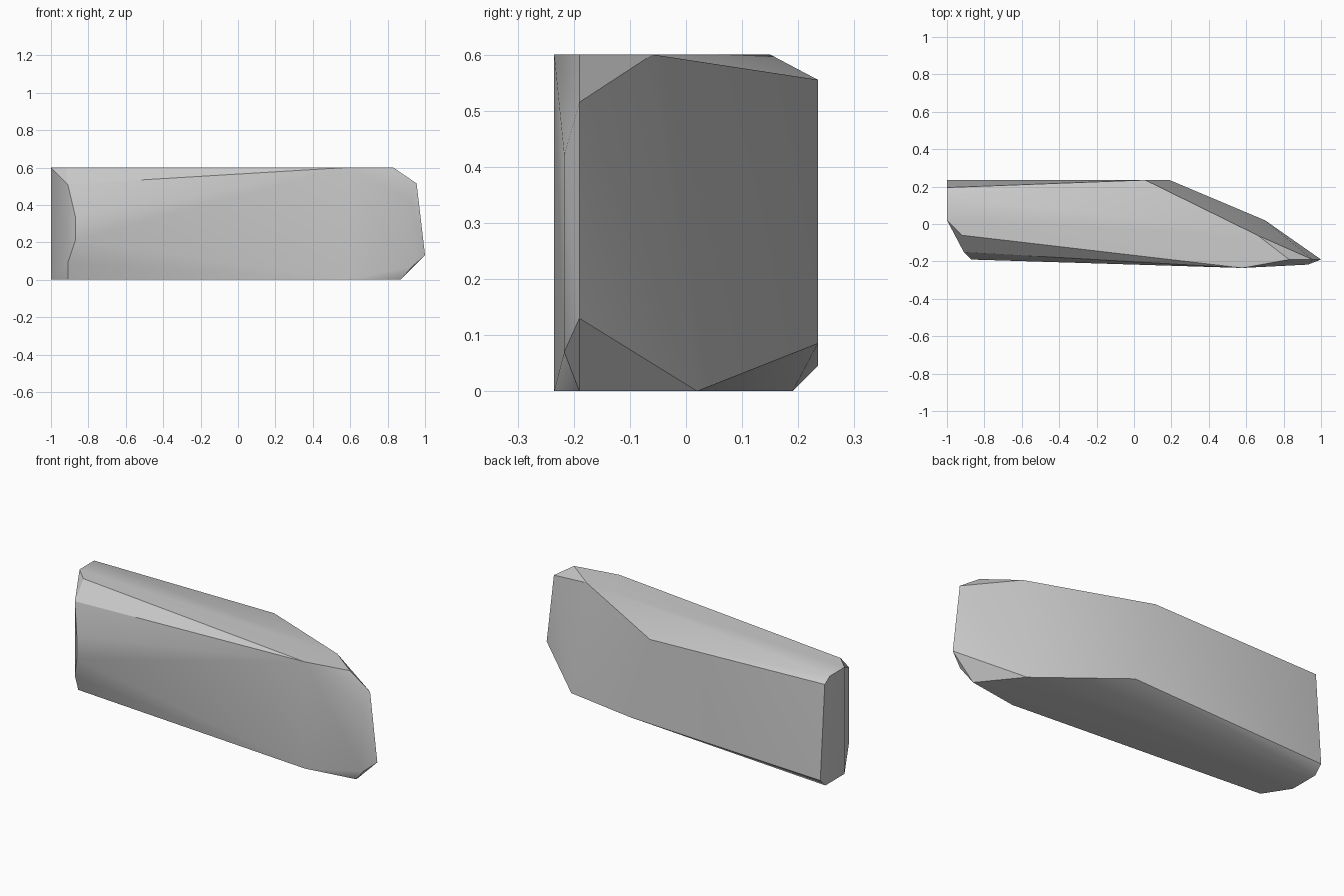
import bpy
import bmesh
import math

# Remove the default object only
default_cube = bpy.data.objects.get("Cube")
if default_cube:
    bpy.data.objects.remove(default_cube, do_unlink=True)


def make_material(name, colour):
    material = bpy.data.materials.new(name)
    material.use_nodes = True
    material.diffuse_color = colour
    material.node_tree.nodes["Principled BSDF"].inputs["Base Color"].default_value = colour
    return material


def hull_object(name, corner_groups, material):
    """Wrap the corner points in a convex, chamfered solid."""
    bm = bmesh.new()
    for group in corner_groups:
        for corner in group:
            bm.verts.new(corner)
    result = bmesh.ops.convex_hull(bm, input=bm.verts[:])
    unused = {v for v in result["geom_interior"] + result["geom_unused"]
              if isinstance(v, bmesh.types.BMVert)}
    bmesh.ops.delete(bm, geom=list(unused), context="VERTS")
    bmesh.ops.dissolve_limit(bm, angle_limit=math.radians(1),
                             verts=bm.verts[:], edges=bm.edges[:])
    bmesh.ops.recalc_face_normals(bm, faces=bm.faces[:])
    mesh = bpy.data.meshes.new(name)
    bm.to_mesh(mesh)
    bm.free()
    mesh.materials.append(material)
    obj = bpy.data.objects.new(name, mesh)
    bpy.context.collection.objects.link(obj)
    return obj


TOP = 0.6
BACK = 0.235
TIP = -0.19

# Outline of the flat top
top_face = [(x, y, TOP) for x, y in (
    (-1, 0.15), (-1, 0.02), (-0.92, -0.06),
    (0.58, -BACK), (0.83, TIP), (0.66, -0.06))]

# Outline of the flat underside
bottom_face = [(x, y, 0) for x, y in (
    (-1, 0.19), (-1, 0.02), (-0.91, -0.12),
    (0.58, -BACK), (0.87, TIP), (0.7, 0.02))]

# Chamfered corners along the back
back_corners = [(-1, 0.195, 0.57), (-1, BACK, 0.045),
                (0.06, BACK, 0.555), (0.19, BACK, 0.085)]

# Blunt front corner at the thick end
blunt_end = [(-0.91, -0.15, 0.51), (-0.87, TIP, 0.34),
             (-0.87, TIP, 0.21), (-0.91, -0.15, 0.09)]

# Narrow edge at the thin end
thin_end = [(0.955, TIP, 0.515), (1, TIP, 0.13),
            (0.93, -0.217, 0.42), (0.93, -0.217, 0.07)]

stone_grey = make_material("stone grey", (0.6, 0.6, 0.6, 1))
slab = hull_object("stone_slab",
                   [top_face, bottom_face, back_corners, blunt_end, thin_end],
                   stone_grey)

# Soft shading across shallow edges, crisp chamfers elsewhere
bpy.ops.object.select_all(action="DESELECT")
slab.select_set(True)
bpy.context.view_layer.objects.active = slab
bpy.ops.object.shade_smooth_by_angle(angle=math.radians(30))
